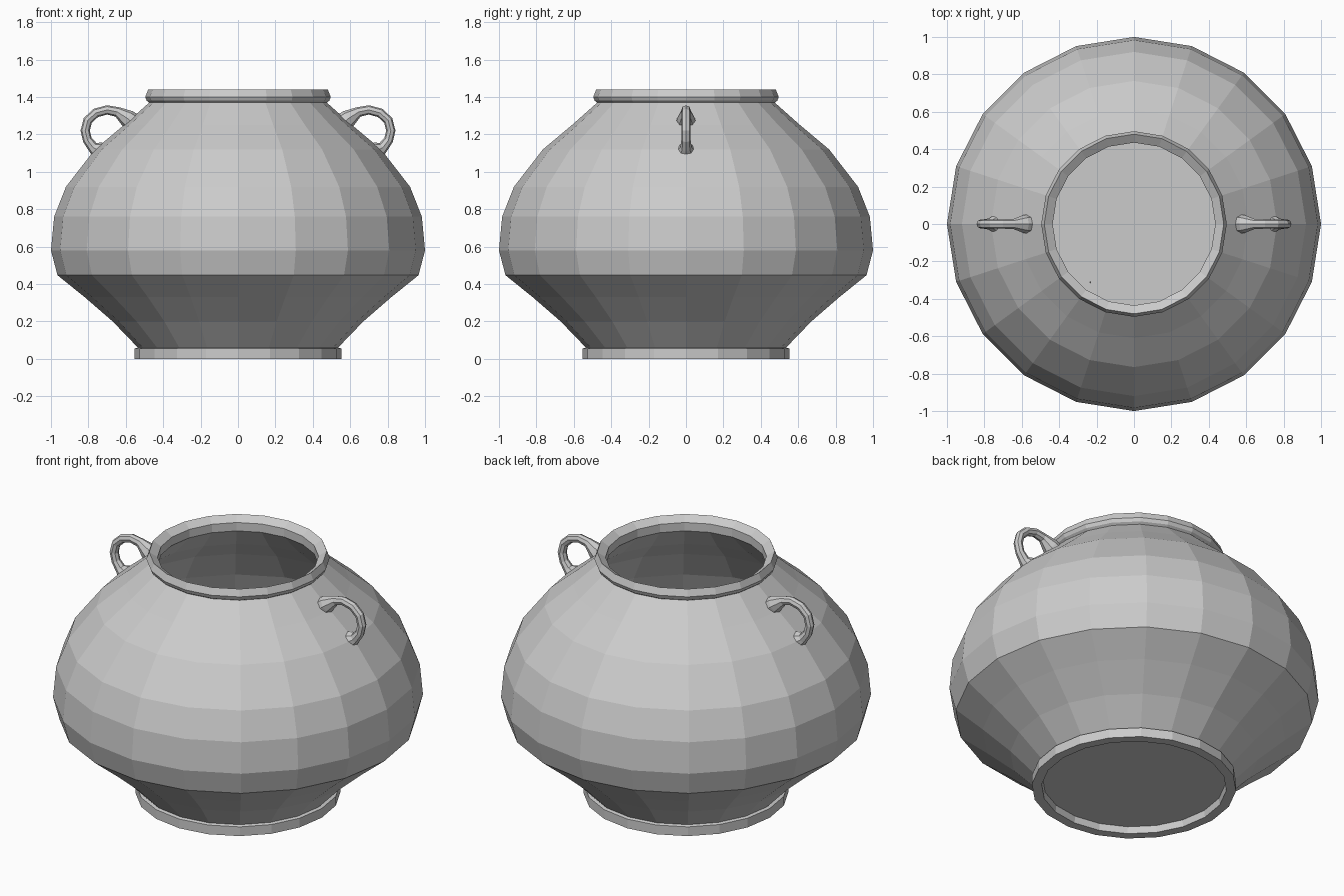
import bpy, bmesh, math
from mathutils import Vector

if "Cube" in bpy.data.objects:
    bpy.data.objects.remove(bpy.data.objects["Cube"])

SIDES = 20

# Vessel cross-section (radius, height): underside, outer wall, rim, inner wall, floor
PROFILE = [
    (0, 0.04), (0.495, 0.04), (0.50, 0.0), (0.553, 0.0), (0.553, 0.055), (0.535, 0.06),
    (0.67, 0.20), (0.82, 0.33), (0.965, 0.447), (1.0, 0.58), (0.983, 0.76),
    (0.92, 0.92), (0.765, 1.12), (0.61, 1.25), (0.475, 1.37),
    (0.488, 1.38), (0.496, 1.40), (0.48, 1.44), (0.435, 1.41),
    (0.435, 1.36), (0.57, 1.22), (0.72, 1.09), (0.865, 0.90), (0.93, 0.75),
    (0.945, 0.59), (0.915, 0.475), (0.78, 0.37), (0.63, 0.24), (0.49, 0.09), (0, 0.09)]

# Crack junctions: on the floor, on the wall and inside the hollow
P, Q = Vector((0, .02, .05)), Vector((-.25, -.33, .05))
J0, J1 = Vector((.12, -.75, 1.11)), Vector((.92, .245, .85))
J2, R = Vector((-.10, .67, 1.19)), Vector((-.34, .38, 1.34))
V, W = Vector((0, .02, .49)), Vector((-.07, -.08, .52))

# Crack planes, named by the two shards they divide
CRACKS = {
    ("upper", "front"): (J0, J1, V), ("upper", "back"): (J1, J2, V),
    ("upper", "rear_left"): (J2, R, V), ("upper", "front_left"): (J0, R, W),
    ("front", "back"): (P, J1, V), ("back", "rear_left"): (P, J2, V),
    ("front", "rear_left"): (P, V, W), ("front", "front_left"): (Q, J0, W),
    ("rear_left", "front_left"): (Q, R, W)}
# A point well inside each shard
INSIDE = {"upper": (.5, 0, 1.25), "front": (.5, -.5, .4), "back": (.4, .6, .5),
          "rear_left": (-.5, .5, .4), "front_left": (-.6, -.5, .9)}


def add_mesh(name, bm):
    bmesh.ops.recalc_face_normals(bm, faces=bm.faces)
    me = bpy.data.meshes.new(name)
    bm.to_mesh(me)
    bm.free()
    ob = bpy.data.objects.new(name, me)
    bpy.context.collection.objects.link(ob)
    return ob


def lathe():
    bm = bmesh.new()
    rings = []
    for r, z in PROFILE:
        n = SIDES if r else 1
        rings.append([bm.verts.new((r * math.cos(math.tau * i / SIDES),
                                    r * math.sin(math.tau * i / SIDES), z)) for i in range(n)])
    for a, b in zip(rings, rings[1:]):
        for i in range(SIDES):
            j = (i + 1) % SIDES
            quad = [a[i % len(a)], a[j % len(a)], b[j % len(b)], b[i % len(b)]]
            bm.faces.new(list(dict.fromkeys(quad)))
    bmesh.ops.recalc_face_normals(bm, faces=bm.faces)
    return bm


# Broken vessel: trim a full lathe down to each shard and cap the broken edges
for shard, inner in INSIDE.items():
    bm = lathe()
    for pair, (a, b, c) in CRACKS.items():
        if shard not in pair:
            continue
        n = (b - a).cross(c - a).normalized()
        if n.dot(Vector(inner) - a) > 0:
            n = -n
        cut = bmesh.ops.bisect_plane(bm, geom=bm.verts[:] + bm.edges[:] + bm.faces[:],
                                     dist=1e-5, plane_co=a, plane_no=n, clear_outer=True)
        rim = [e for e in cut["geom_cut"]
               if isinstance(e, bmesh.types.BMEdge) and e.is_boundary]
        if rim:
            bmesh.ops.triangle_fill(bm, edges=rim, normal=n, use_beauty=True)
    add_mesh("vessel_shard_" + shard, bm)

# Loop handles: tube with flared ends, (x, z, radius)
HANDLE = [(.56, 1.26, .052), (.59, 1.285, .048), (.645, 1.32, .027), (.70, 1.331, .025),
          (.76, 1.315, .025), (.803, 1.275, .025), (.817, 1.22, .025), (.805, 1.17, .025),
          (.775, 1.13, .030), (.752, 1.118, .045), (.72, 1.10, .05)]
for side, s in (("right", 1), ("left", -1)):
    cu = bpy.data.curves.new("handle_" + side, 'CURVE')
    cu.dimensions = '3D'
    cu.bevel_depth = 1.0
    cu.bevel_resolution = 2
    cu.use_fill_caps = True
    sp = cu.splines.new('POLY')
    sp.points.add(len(HANDLE) - 1)
    sp.use_smooth = False
    for pt, (x, z, r) in zip(sp.points, HANDLE):
        pt.co = (s * x, 0, z, 1)
        pt.radius = r
    bpy.context.collection.objects.link(bpy.data.objects.new("handle_" + side, cu))
